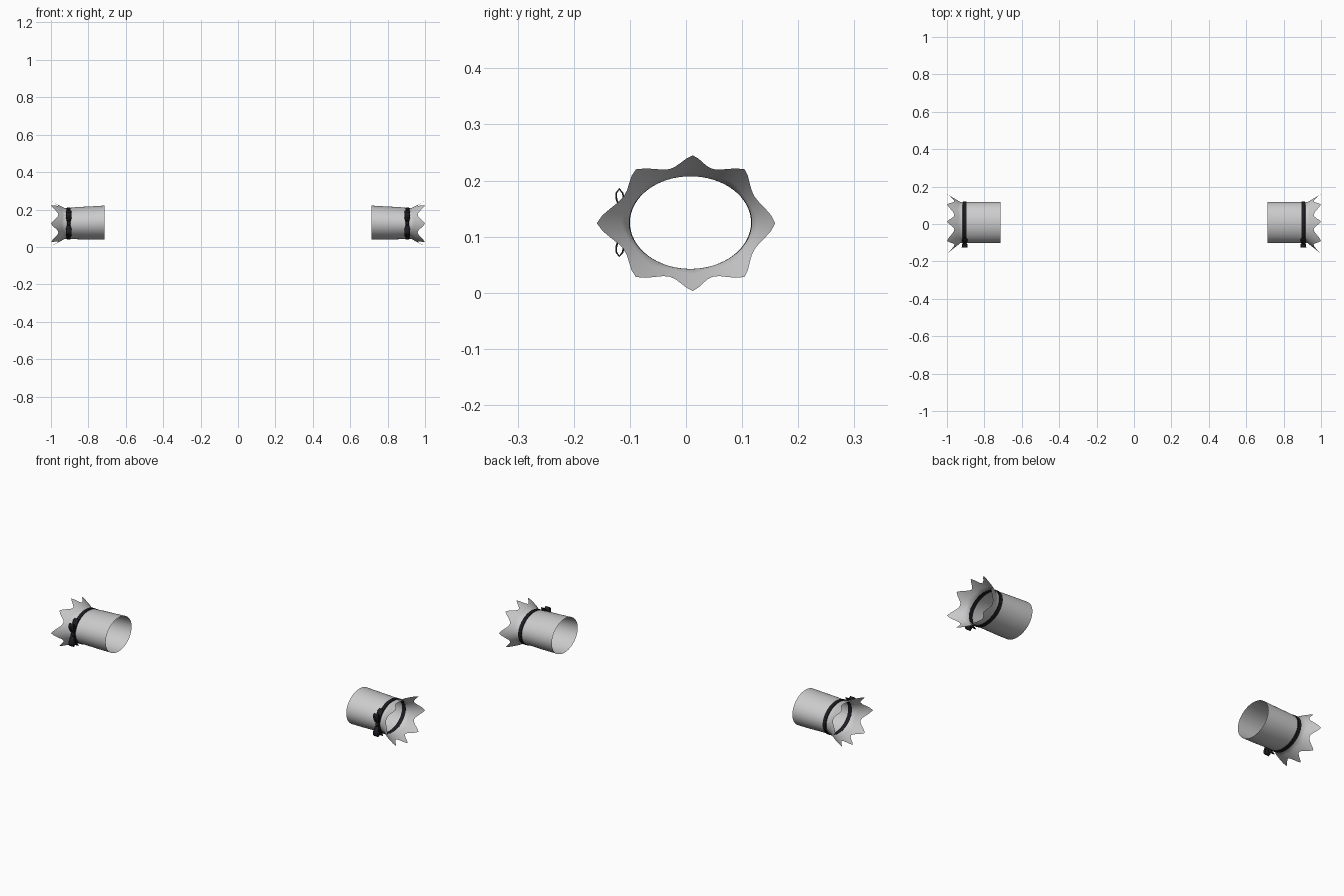
import bpy, bmesh
from math import sin, cos, pi, radians

if "Cube" in bpy.data.objects:
    bpy.data.objects.remove(bpy.data.objects["Cube"])

N = 64
CY, CZ = 0.008, 0.125


def finish(name, verts, faces, mat=None, solid=0, angle=40):
    """Make a mesh for the +x side and mirror it to the other side."""
    me = bpy.data.meshes.new(name)
    me.from_pydata(verts, [], faces)
    bm = bmesh.new()
    bm.from_mesh(me)
    bmesh.ops.recalc_face_normals(bm, faces=bm.faces)
    bm.to_mesh(me)
    bm.free()
    ob = bpy.data.objects.new(name, me)
    bpy.context.collection.objects.link(ob)
    if mat:
        me.materials.append(mat)
    if solid:
        s = ob.modifiers.new("thickness", 'SOLIDIFY')
        s.thickness = solid
        s.offset = 0
    ob.modifiers.new("pair", 'MIRROR').use_mirror_merge = False
    bpy.ops.object.select_all(action='DESELECT')
    ob.select_set(True)
    bpy.context.view_layer.objects.active = ob
    bpy.ops.object.shade_smooth_by_angle(angle=radians(angle))
    return ob


def grid_faces(rows, cols, wrap_rows=False, wrap_cols=True):
    """Quads joining successive rows of vertices."""
    return [(r * cols + c, r * cols + (c + 1) % cols,
             (r + 1) % rows * cols + (c + 1) % cols, (r + 1) % rows * cols + c)
            for r in range(rows if wrap_rows else rows - 1)
            for c in range(cols if wrap_cols else cols - 1)]


black = bpy.data.materials.new("black_ribbon")
black.diffuse_color = (0.012, 0.012, 0.016, 1)
black.use_nodes = True
black.node_tree.nodes["Principled BSDF"].inputs["Base Color"].default_value = black.diffuse_color

# cuff: oval sleeve with a flared edge cut into eight pointed petals
verts = []
for x, ry, rz, cz in ((0.715, 0.110, 0.091, 0.130), (0.78, 0.110, 0.089, 0.128),
                      (0.86, 0.109, 0.086, 0.127), (0.905, 0.109, 0.083, CZ)):
    for i in range(N):
        a = 2 * pi * i / N
        a -= 0.13 * sin(2 * a)
        verts.append((x, CY + ry * sin(a), cz + rz * cos(a)))
for step in (0, 0.25, 0.5, 0.75, 1):
    for i in range(N):
        t = 2 * pi * i / N
        a = t - 0.13 * sin(2 * t)
        petal = 1 - abs(sin(4 * t)) ** 1.3
        u = step * (0.46 + 0.54 * petal)
        ry = 0.109 + 0.050 * u
        rz = 0.0825 + 0.0385 * u
        cy = CY * (1 - u) + 0.012 * u * cos(a) ** 2
        verts.append((0.927 + 0.073 * u, cy + ry * sin(a), CZ - 0.001 * u + rz * cos(a)))
finish("ruffled_cuff", verts, grid_faces(9, N))

# ribbon band tied round the cuff
verts = []
for dx, dr in ((-0.011, -0.001), (-0.009, 0.003), (0.009, 0.003), (0.011, -0.001)):
    for i in range(N):
        a = 2 * pi * i / N
        verts.append((0.905 + dx, CY + (0.109 + dr) * sin(a), CZ + (0.0835 + dr) * cos(a)))
finish("ribbon_band", verts, grid_faces(4, N, wrap_rows=True), black)


def strip(name, path):
    """Ribbon strip through (y, z, half width) points."""
    v = [(0.905 + s * w, y, z) for y, z, w in path for s in (-1, 1)]
    finish(name, v, grid_faces(len(path), 2, wrap_cols=False), black, 0.003)


# bow: a loop and a tail above and below the knot
loop = ((-0.108, 0.004, 0.007), (-0.117, 0.022, 0.013), (-0.124, 0.042, 0.016),
        (-0.124, 0.053, 0.015), (-0.119, 0.060, 0.012), (-0.113, 0.053, 0.015),
        (-0.109, 0.035, 0.014), (-0.105, 0.004, 0.007))
tail = ((-0.106, 0.0, 0.007), (-0.104, 0.022, 0.010), (-0.095, 0.045, 0.013),
        (-0.084, 0.064, 0.015), (-0.076, 0.071, 0.010))
for label, s in (("upper", 1), ("lower", -1)):
    strip("bow_loop_" + label, [(y, CZ + s * z, w) for y, z, w in loop])
    strip("bow_tail_" + label, [(y, CZ + s * z, w) for y, z, w in tail])

# knot in the middle of the bow
bm = bmesh.new()
bmesh.ops.create_uvsphere(bm, u_segments=12, v_segments=8, radius=1)
kv = [(0.905 + 0.010 * v.co.x, -0.110 + 0.010 * v.co.y, CZ + 0.011 * v.co.z) for v in bm.verts]
bm.verts.index_update()
kf = [[v.index for v in f.verts] for f in bm.faces]
bm.free()
finish("bow_knot", kv, kf, black)
